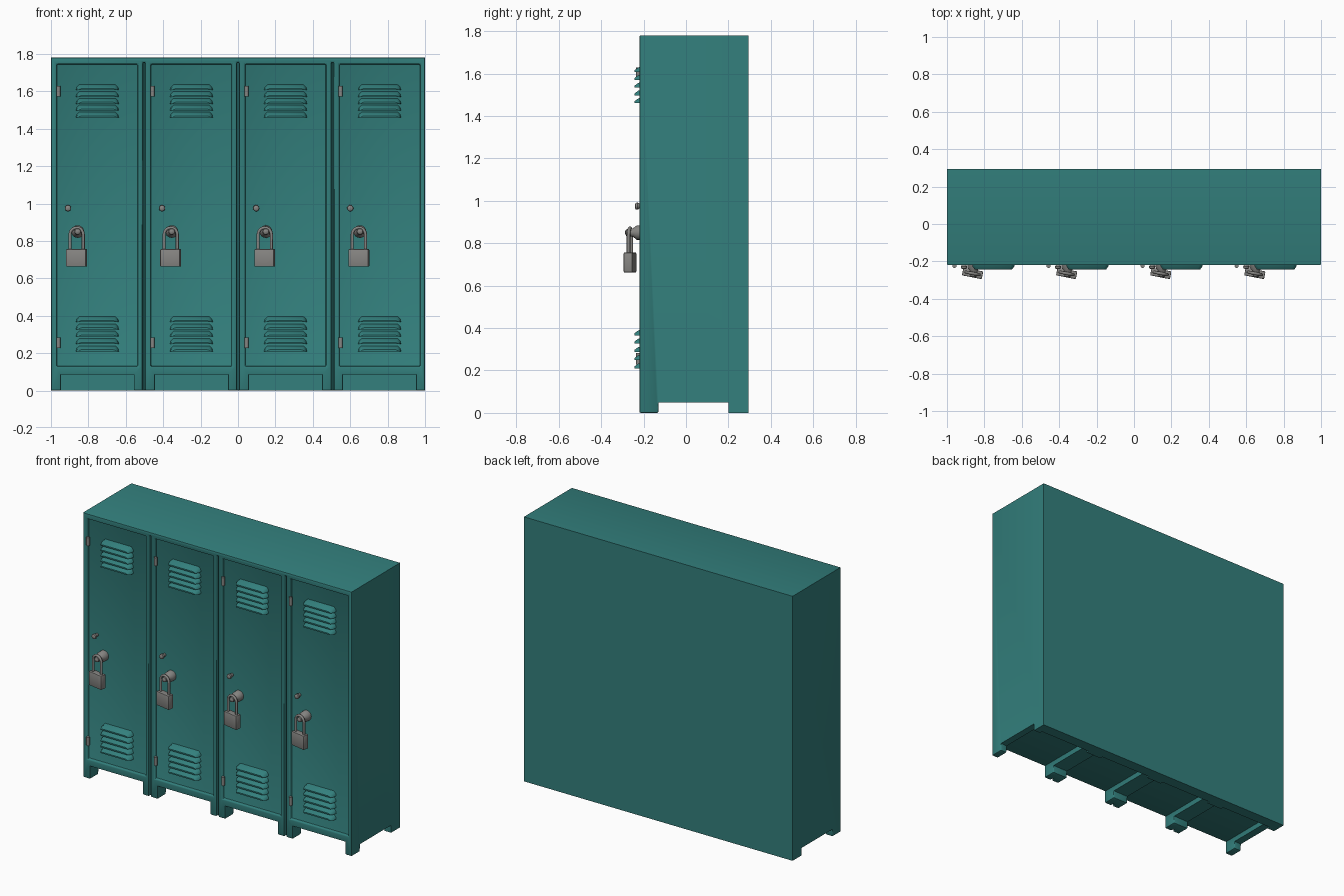
import bpy, bmesh, math
from mathutils import Matrix, Vector

cube = bpy.data.objects.get("Cube")
if cube:
    bpy.data.objects.remove(cube)


def material(name, color):
    m = bpy.data.materials.new(name)
    m.use_nodes = True
    m.diffuse_color = color
    bsdf = next(n for n in m.node_tree.nodes if n.type == 'BSDF_PRINCIPLED')
    bsdf.inputs["Base Color"].default_value = color
    return m


TEAL = material("teal paint", (0.033, 0.215, 0.205, 1))
STEEL = material("grey steel", (0.24, 0.235, 0.225, 1))

FRONT, BACK, HEIGHT = -0.22, 0.295, 1.78
DOOR = FRONT + 0.02                                  # door surface
CENTERS = [-0.752 + 0.503 * i for i in range(4)]     # locker centres


def finish(name, bm, mat, smooth=True):
    bmesh.ops.recalc_face_normals(bm, faces=bm.faces)
    me = bpy.data.meshes.new(name)
    bm.to_mesh(me)
    bm.free()
    ob = bpy.data.objects.new(name, me)
    bpy.context.collection.objects.link(ob)
    me.materials.append(mat)
    if smooth:
        shade(ob)
    return ob


def shade(ob):
    bpy.ops.object.select_all(action='DESELECT')
    ob.select_set(True)
    bpy.context.view_layer.objects.active = ob
    bpy.ops.object.shade_smooth_by_angle(angle=math.radians(40))


def add_box(bm, lo, hi):
    lo, hi = Vector(lo), Vector(hi)
    mat = Matrix.Translation((lo + hi) / 2) @ Matrix.Diagonal((*(hi - lo), 1))
    return bmesh.ops.create_cube(bm, size=1, matrix=mat)["verts"]


def boxes(name, spans, mat):
    bm = bmesh.new()
    for lo, hi in spans:
        add_box(bm, lo, hi)
    return finish(name, bm, mat, False)


def lathe_y(bm, x, z, rings, sides=16):
    """Stack of cones along y; rings are (y, radius)."""
    loops = []
    for y, r in rings:
        loops.append([bm.verts.new((x + r * math.cos(a), y, z + r * math.sin(a)))
                      for a in (2 * math.pi * i / sides for i in range(sides))])
    for a, b in zip(loops, loops[1:]):
        for i in range(sides):
            j = (i + 1) % sides
            bm.faces.new((a[i], a[j], b[j], b[i]))
    bm.faces.new(loops[0])
    bm.faces.new(loops[-1])


# Cabinet: one block with door recesses, open base, side notch and unit seams cut out
cabinet = boxes("cabinet", [((-1, FRONT, 0), (1, BACK, HEIGHT))], TEAL)
cutters = [
    boxes("door_recess_cutter", [((c - 0.217, -1, 0.13), (c + 0.217, DOOR, 1.745))
                                 for c in CENTERS], TEAL),
    boxes("base_cutter", [((c - 0.195, -1, -1), (c + 0.195, 0.22, 0.085))
                          for c in CENTERS], TEAL),
    boxes("side_notch_cutter", [((-2, -0.13, -1), (2, 0.2, 0.05))], TEAL),
    boxes("seam_cutter", [((x - 0.007, -1, -1), (x + 0.007, DOOR, 1.755))
                          for x in (-0.503, 0, 0.506)], TEAL),
]
for cutter in cutters:
    cutter.hide_render = True
    mod = cabinet.modifiers.new(cutter.name, 'BOOLEAN')
    mod.operation, mod.solver, mod.object = 'DIFFERENCE', 'EXACT', cutter
deps = bpy.context.evaluated_depsgraph_get()
cut_mesh = bpy.data.meshes.new_from_object(cabinet.evaluated_get(deps))
cabinet.modifiers.clear()
cabinet.data = cut_mesh
for cutter in cutters:
    bpy.data.objects.remove(cutter)

# Rounded pressed-metal edges on the front and the base
bm = bmesh.new()
bm.from_mesh(cut_mesh)
bmesh.ops.remove_doubles(bm, verts=bm.verts, dist=0.0001)
soft = [e for e in bm.edges if e.is_manifold and e.calc_face_angle(0) > 0.5
        and all(v.co.y < -0.1 for v in e.verts)]
bmesh.ops.bevel(bm, geom=soft, offset=0.008, segments=2, profile=0.5,
                affect='EDGES', clamp_overlap=True)
bm.to_mesh(cut_mesh)
bm.free()
shade(cabinet)


# Vent louvres: hoods that flare from the door to a lower lip
def add_louvre(bm, x, z):
    rings = []
    for y, w, h in ((DOOR + 0.002, 0.115, 0.03), (DOOR - 0.026, 0.112, 0.022),
                    (DOOR - 0.043, 0.1, 0.009)):
        outline = [(-w, 0), (-w * 0.96, h * 0.55), (-w * 0.84, h),
                   (w * 0.84, h), (w * 0.96, h * 0.55), (w, 0)]
        rings.append([bm.verts.new((x + px, y, z + pz)) for px, pz in outline])
    n = len(rings[0])
    for a, b in zip(rings, rings[1:]):
        for i in range(n):
            j = (i + 1) % n
            bm.faces.new((a[i], a[j], b[j], b[i]))
    bm.faces.new(rings[0])
    bm.faces.new(rings[-1])


for n, c in enumerate(CENTERS, 1):
    for label, base, pitch in (("upper", 1.46, 0.0365), ("lower", 0.21, 0.039)):
        bm = bmesh.new()
        for i in range(5):
            add_louvre(bm, c, base + i * pitch)
        finish(f"{label}_vent_{n}", bm, TEAL)

    # Hinges
    bm = bmesh.new()
    for z in (1.6, 0.255):
        bmesh.ops.create_cone(bm, cap_ends=True, segments=12, radius1=0.011,
                              radius2=0.011, depth=0.055,
                              matrix=Matrix.Translation((c - 0.208, FRONT - 0.004, z)))
    finish(f"hinges_{n}", bm, STEEL)

    # Small door knob and the lock staple
    bm = bmesh.new()
    lathe_y(bm, c - 0.157, 0.975, [(DOOR + 0.002, 0.01), (FRONT, 0.012),
                                   (FRONT - 0.008, 0.017), (FRONT - 0.017, 0.015),
                                   (FRONT - 0.021, 0.007)])
    finish(f"door_knob_{n}", bm, STEEL)
    lx = c - 0.111
    bm = bmesh.new()
    lathe_y(bm, lx + 0.006, 0.85, [(DOOR + 0.002, 0.034), (FRONT - 0.012, 0.034),
                                   (FRONT - 0.03, 0.02), (FRONT - 0.05, 0.018),
                                   (FRONT - 0.062, 0.015), (FRONT - 0.067, 0.006)])
    finish(f"lock_staple_{n}", bm, STEEL)

    # Padlock body and shackle, hanging slightly turned
    turn = Matrix.Translation((lx, -0.264, 0)) @ Matrix.Rotation(math.radians(-11), 4, 'Z')
    bm = bmesh.new()
    add_box(bm, (-0.054, -0.021, 0.662), (0.054, 0.021, 0.756))
    bmesh.ops.bevel(bm, geom=bm.edges[:], offset=0.005, segments=2, profile=0.5,
                    affect='EDGES')
    bm.transform(turn)
    finish(f"padlock_body_{n}", bm, STEEL)

    curve = bpy.data.curves.new(f"padlock_shackle_{n}", 'CURVE')
    curve.dimensions = '3D'
    curve.bevel_depth, curve.bevel_resolution = 0.0085, 2
    arc = [(0.036 * math.cos(a), 0.835 + 0.036 * math.sin(a))
           for a in (math.pi * i / 10 for i in range(11))]
    path = [(0.036, 0.74)] + arc + [(-0.036, 0.74)]
    spline = curve.splines.new('POLY')
    spline.points.add(len(path) - 1)
    for p, (x, z) in zip(spline.points, path):
        p.co = (*(turn @ Vector((x, 0, z))), 1)
    spline.use_smooth = True
    curve.materials.append(STEEL)
    shackle = bpy.data.objects.new(f"padlock_shackle_{n}", curve)
    bpy.context.collection.objects.link(shackle)
